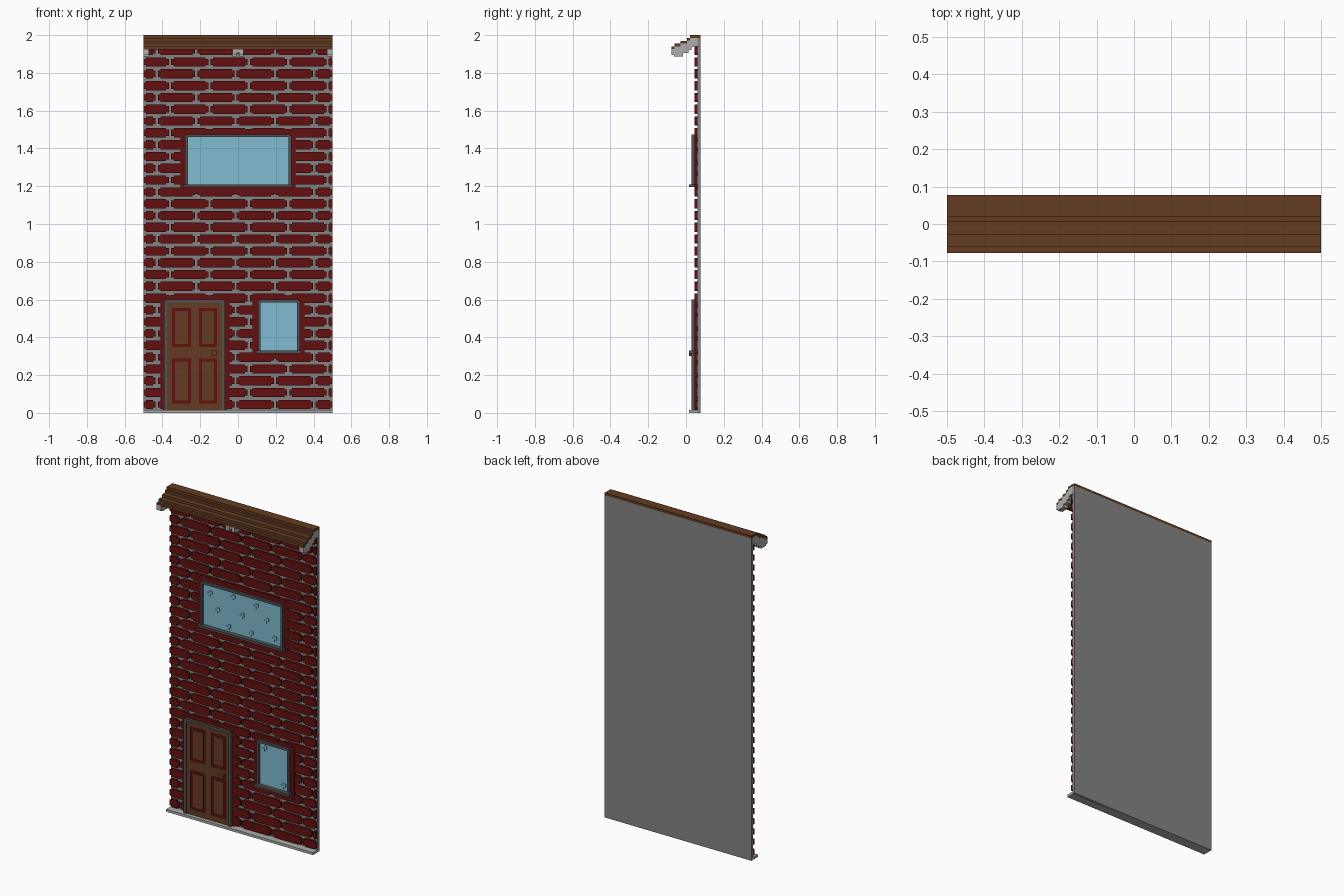
import bpy, bmesh

if "Cube" in bpy.data.objects:
    bpy.data.objects.remove(bpy.data.objects["Cube"])


def material(name, r, g, b):
    m = bpy.data.materials.new(name)
    m.diffuse_color = (r, g, b, 1)
    m.use_nodes = True
    m.node_tree.nodes["Principled BSDF"].inputs["Base Color"].default_value = m.diffuse_color
    return m


RED = material("brick red", 0.127, 0.005, 0.005)
MORTAR = material("mortar grey", 0.23, 0.23, 0.23)
STONE = material("light stone", 0.42, 0.42, 0.41)
FRAME = material("dark frame grey", 0.085, 0.085, 0.09)
BROWN = material("wood brown", 0.127, 0.045, 0.016)
GLASS = material("window blue", 0.216, 0.497, 0.63)


def prism(bm, pts, a, b, axis="y"):
    """Extrude a 2D outline from a to b: (x, z) along y or (y, z) along x."""
    def at(p, t):
        return (p[0], t, p[1]) if axis == "y" else (t, p[0], p[1])
    lo = [bm.verts.new(at(p, a)) for p in pts]
    hi = [bm.verts.new(at(p, b)) for p in pts]
    bm.faces.new(lo)
    bm.faces.new(hi[::-1])
    n = len(pts)
    for i in range(n):
        j = (i + 1) % n
        bm.faces.new((lo[i], hi[i], hi[j], lo[j]))


def box(bm, x0, x1, y0, y1, z0, z1):
    prism(bm, [(x0, z0), (x1, z0), (x1, z1), (x0, z1)], y0, y1)


def notched(x0, x1, z0, z1, n, m):
    """Rectangle outline with stepped corners."""
    return [(x0 + n, z0), (x1 - n, z0), (x1 - n, z0 + m), (x1, z0 + m),
            (x1, z1 - m), (x1 - n, z1 - m), (x1 - n, z1), (x0 + n, z1),
            (x0 + n, z1 - m), (x0, z1 - m), (x0, z0 + m), (x0 + n, z0 + m)]


def finish(bm, name, mat):
    bmesh.ops.recalc_face_normals(bm, faces=bm.faces)
    me = bpy.data.meshes.new(name)
    bm.to_mesh(me)
    bm.free()
    me.materials.append(mat)
    ob = bpy.data.objects.new(name, me)
    bpy.context.collection.objects.link(ob)


def boxes(name, mat, *dims):
    bm = bmesh.new()
    for d in dims:
        box(bm, *d)
    finish(bm, name, mat)


# wall slab and base ledge
boxes("mortar_wall", MORTAR, (-0.5, 0.5, 0.06, 0.077, 0.0, 1.985))
boxes("base_ledge", STONE, (-0.5, 0.5, 0.015, 0.0765, 0.0, 0.015))

# plain red surrounds of the door and windows
surrounds = [(-0.41, -0.045, 0.015, 0.622), (0.078, 0.352, 0.287, 0.622),
             (-0.305, 0.305, 1.158, 1.503)]
bm = bmesh.new()
for s in surrounds:
    prism(bm, notched(*s, 0.014, 0.012), 0.0445, 0.061)
finish(bm, "red_surrounds", RED)

# staggered brick courses with stepped corners
bm = bmesh.new()
PITCH, LENGTH, GAP = 0.0625, 0.2085, 0.012
for row in range(31):
    zc = 0.045 + row * PITCH
    z0, z1 = zc - 0.0245, min(zc + 0.0245, 1.94)
    start = (-0.43 if row % 2 == 0 else -0.36) - LENGTH
    for k in range(6):
        x0 = max(start + k * LENGTH + GAP / 2, -0.5)
        x1 = min(start + (k + 1) * LENGTH - GAP / 2, 0.5)
        inside = any(x0 > s[0] and x1 < s[1] and z0 > s[2] and z1 < s[3] for s in surrounds)
        if x1 - x0 < 0.015 or inside:
            continue
        n = min(0.014, (x1 - x0) / 4)
        prism(bm, notched(x0, x1, z0, z1, n, 0.008), 0.046, 0.061)
finish(bm, "bricks", RED)


def frame_bars(x0, x1, z0, z1, w, n=0.006):
    y0, y1 = 0.03, 0.061
    return [(x0, x0 + w, y0, y1, z0, z1 - n), (x1 - w, x1, y0, y1, z0, z1 - n),
            (x0 + n, x1 - n, y0 + 0.0002, y1, z1 - w, z1)]


def window(name, x0, x1, z0, z1, marks):
    w = 0.015
    boxes(name + "_frame", FRAME, *frame_bars(x0, x1, z0, z1, w))
    boxes(name + "_sill", FRAME, (x0 - 0.01, x1 + 0.01, 0.015, 0.061, z0 - 0.005, z0 + 0.009))
    boxes(name + "_glass", GLASS, (x0 + 0.007, x1 - 0.007, 0.041, 0.06, z0 + 0.005, z1 - 0.007))
    # small glints of two offset squares
    bm = bmesh.new()
    for x, z in marks:
        box(bm, x - 0.016, x + 0.004, 0.036, 0.042, z - 0.016, z + 0.004)
        box(bm, x - 0.003, x + 0.017, 0.0362, 0.042, z - 0.003, z + 0.017)
    finish(bm, name + "_glints", GLASS)


window("upper_window", -0.28, 0.282, 1.2, 1.475,
       [(-0.22, 1.41), (-0.064, 1.427), (0.093, 1.415), (-0.17, 1.32), (0.0, 1.33),
        (0.165, 1.345), (-0.092, 1.237), (0.06, 1.237), (0.22, 1.247)])
window("lower_window", 0.105, 0.327, 0.32, 0.6, [(0.153, 0.553), (0.28, 0.357)])

# door with frame, rails, raised panels and knob
boxes("door_frame", FRAME, *frame_bars(-0.392, -0.07, 0.015, 0.6, 0.015))
columns = [(-0.35, -0.25), (-0.207, -0.11)]
rows = [(0.05, 0.288), (0.35, 0.555)]
L, R, B, T = -0.378, -0.084, 0.015, 0.586
parts = [(L, R, 0.045, 0.06, B, T)]
for a, b in [(L, -0.35), (-0.25, -0.207), (-0.11, R)]:
    parts.append((a, b, 0.037, 0.05, B, T))
for a, b in columns:
    for c, d in [(B, 0.05), (0.288, 0.35), (0.555, T)]:
        parts.append((a, b, 0.037, 0.05, c, d))
    for c, d in rows:
        parts.append((a + 0.016, b - 0.016, 0.039, 0.05, c + 0.016, d - 0.016))
boxes("door", BROWN, *parts)
boxes("door_knob", BROWN, (-0.144, -0.112, 0.016, 0.038, 0.3, 0.33))

# stepped roof shell
steps = [(0.02, 0.077), (0.005, 0.035), (-0.028, 0.02), (-0.06, -0.013), (-0.077, -0.045)]
boxes("stepped_roof", BROWN, *[(-0.5, 0.5, y0, y1, 1.985 - 0.015 * i, 2.0 - 0.015 * i)
                               for i, (y0, y1) in enumerate(steps)])

# stone brackets under the roof: both ends and the middle
profile = [(0.062, 1.94), (0.045, 1.94), (0.03, 1.935), (0.03, 1.92), (0.012, 1.92),
           (0.012, 1.905), (-0.015, 1.905), (-0.015, 1.888), (-0.063, 1.888),
           (-0.063, 1.895), (-0.077, 1.895), (-0.077, 1.926), (-0.06, 1.926),
           (-0.06, 1.941), (-0.028, 1.941), (-0.028, 1.956), (0.005, 1.956),
           (0.005, 1.971), (0.02, 1.971), (0.02, 1.986), (0.062, 1.986)]
for name, x0, x1 in [("left_bracket", -0.5005, -0.47), ("middle_bracket_left", -0.03, -0.008),
                     ("middle_bracket_right", 0.008, 0.03), ("right_bracket", 0.47, 0.5005)]:
    bm = bmesh.new()
    prism(bm, profile, x0, x1, "x")
    finish(bm, name, STONE)
boxes("middle_bracket_web", STONE, (-0.01, 0.01, -0.07, 0.0, 1.905, 1.926))
